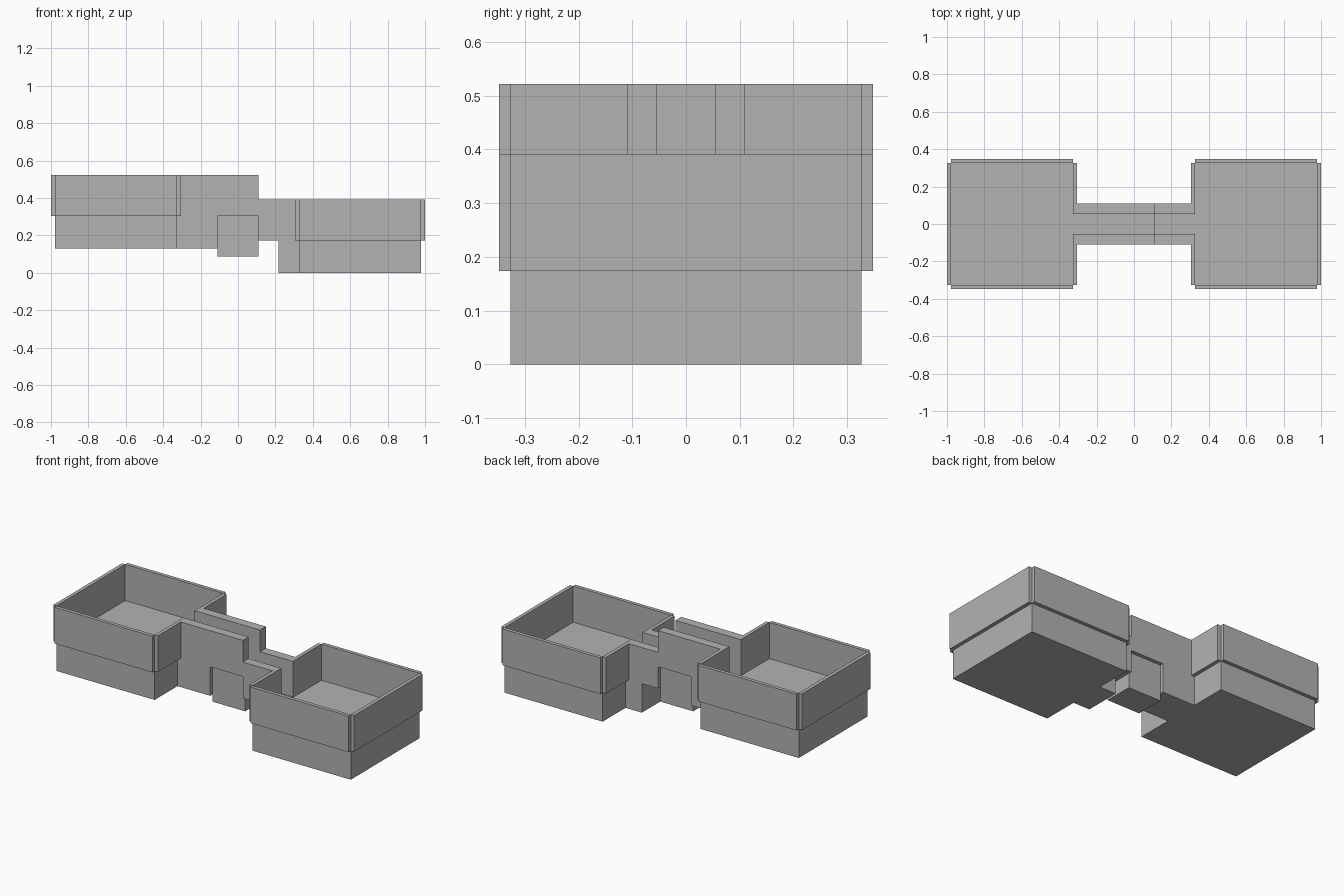
import bpy, bmesh

if "Cube" in bpy.data.objects:
    bpy.data.objects.remove(bpy.data.objects["Cube"])

U = 2 / 92  # module size: every dimension is a whole number of these

stone = bpy.data.materials.new("grey_stone")
stone.diffuse_color = (0.45, 0.45, 0.45, 1)
stone.use_nodes = True
stone.node_tree.nodes["Principled BSDF"].inputs["Base Color"].default_value = stone.diffuse_color


def finish(name, bm):
    bmesh.ops.recalc_face_normals(bm, faces=bm.faces)
    mesh = bpy.data.meshes.new(name)
    bm.to_mesh(mesh)
    bm.free()
    mesh.materials.append(stone)
    ob = bpy.data.objects.new(name, mesh)
    bpy.context.collection.objects.link(ob)
    return ob


def extrude_y(name, outline, y0, y1):
    """Extrude an x-z outline, given in modules, from y0 to y1."""
    bm = bmesh.new()
    face = bm.faces.new([bm.verts.new((x * U, y0 * U, z * U)) for x, z in outline])
    new = bmesh.ops.extrude_face_region(bm, geom=[face])["geom"]
    verts = [v for v in new if isinstance(v, bmesh.types.BMVert)]
    bmesh.ops.translate(bm, verts=verts, vec=(0, (y1 - y0) * U, 0))
    return finish(name, bm)


def box(name, x0, x1, y0, y1, z0, z1):
    return extrude_y(name, [(x0, z0), (x1, z0), (x1, z1), (x0, z1)], y0, y1)


def basin(name, side, z0, floor, top):
    """Solid base with a thin raised rim, open towards the channel."""
    def sbox(part, xa, xb, *rest):
        box(f"{name}_{part}", *sorted((xa * side, xb * side)), *rest)
    sbox("base", 15, 45, -15, 15, z0, floor)
    sbox("rim_end", 45, 46, -15, 15, floor, top)
    for tag, s in (("front", -1), ("back", 1)):
        sbox("rim_" + tag, 15, 45, *sorted((15 * s, 16 * s)), floor, top)
        sbox("rim_inner_" + tag, 14, 15, *sorted((5 * s, 15 * s)), floor, top)


# Two basins, the left one higher
basin("upper_basin", -1, 6, 14, 24)
basin("lower_basin", 1, 0, 8, 18)

# Stepped channel walls with a notch over the centre block
wall = [(-15, 6), (-5, 6), (-5, 14), (5, 14), (5, 8), (15, 8),
        (15, 18), (5, 18), (5, 24), (-15, 24)]
for tag, s in (("front", -1), ("back", 1)):
    extrude_y("channel_wall_" + tag, wall, *sorted((2.5 * s, 5 * s)))

# Channel floors, recessed centre block and the lower foot
box("upper_channel_floor", -15, -5, -2.5, 2.5, 6, 14)
box("centre_block", -5, 5, -4, 4, 4, 14)
box("lower_channel_floor", 5, 15, -2.5, 2.5, 8, 8.2)
box("lower_foot", 10, 15, -5, 5, 0, 8)
